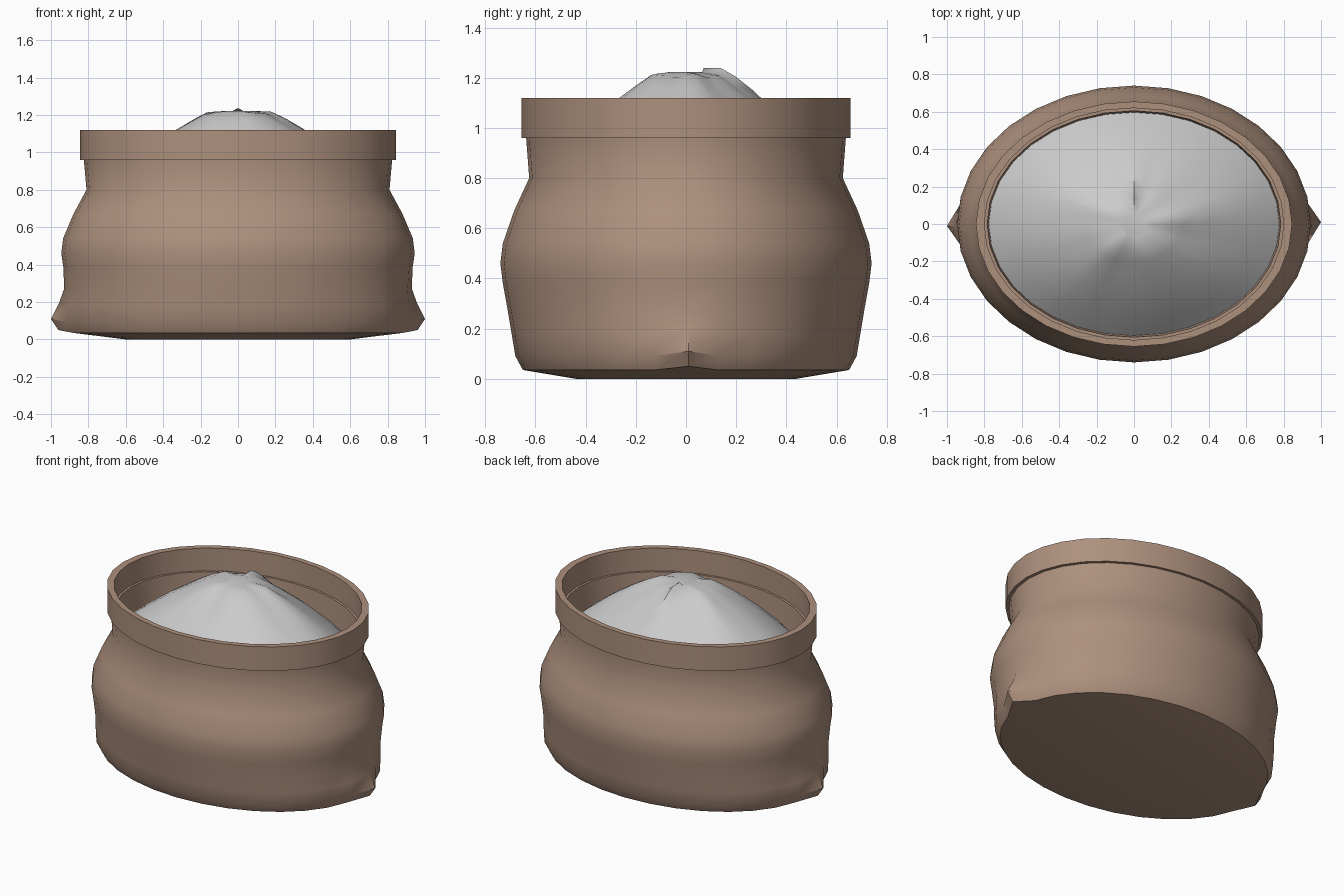
import bpy, bmesh, math

if "Cube" in bpy.data.objects:
    bpy.data.objects.remove(bpy.data.objects["Cube"])

SEG = 32


def loft(name, rings, mat=None, closed=False, cap=False, angle=35, shape=None):
    """Skin a stack of elliptical rings (rx, ry, z); shape() may move each vertex."""
    bm = bmesh.new()
    loops = []
    for i, (rx, ry, z) in enumerate(rings):
        loop = []
        for k in range(SEG):
            a = 2 * math.pi * k / SEG
            p = (rx * math.cos(a), ry * math.sin(a), z)
            if shape:
                p = shape(i, k, p)
            loop.append(bm.verts.new(p))
        loops.append(loop)
    pairs = list(zip(loops, loops[1:]))
    if closed:
        pairs.append((loops[-1], loops[0]))
    for a, b in pairs:
        for k in range(SEG):
            n = (k + 1) % SEG
            bm.faces.new((a[k], a[n], b[n], b[k]))
    if cap:
        bm.faces.new(loops[0][::-1])
    bmesh.ops.recalc_face_normals(bm, faces=bm.faces[:])
    me = bpy.data.meshes.new(name)
    bm.to_mesh(me)
    bm.free()
    ob = bpy.data.objects.new(name, me)
    bpy.context.collection.objects.link(ob)
    if mat:
        me.materials.append(mat)
    bpy.ops.object.select_all(action='DESELECT')
    bpy.context.view_layer.objects.active = ob
    ob.select_set(True)
    bpy.ops.object.shade_smooth_by_angle(angle=math.radians(angle))
    return ob


cloth = bpy.data.materials.new("sack_cloth")
cloth.diffuse_color = (0.42, 0.28, 0.205, 1)
cloth.use_nodes = True
cloth.node_tree.nodes["Principled BSDF"].inputs["Base Color"].default_value = cloth.diffuse_color

# Sack body: flat base, sagging belly, narrow neck, then the inside of the neck
body = [
    (0.60, 0.44, 0.0), (0.90, 0.65, 0.035), (0.93, 0.68, 0.09),
    (0.93, 0.695, 0.18), (0.925, 0.71, 0.27), (0.933, 0.73, 0.38),
    (0.945, 0.74, 0.46), (0.935, 0.73, 0.54), (0.88, 0.685, 0.67),
    (0.81, 0.625, 0.80), (0.825, 0.638, 0.97),
    (0.785, 0.605, 0.97), (0.775, 0.595, 0.76),
]
# Pinched sack corners at both ends: ring index -> (x, z)
ears = {1: (0.96, 0.05), 2: (1.0, 0.11), 3: (0.955, 0.2), 4: (0.93, 0.27)}


def pinch(i, k, p):
    if i in ears and k in (0, SEG // 2):
        x, z = ears[i]
        return (x if k == 0 else -x, 0.01 if k == 0 else -0.01, z)
    return p


loft("sack_body", body, cloth, cap=True, shape=pinch)

# Folded rim band
loft("rim_band", [(0.845, 0.655, 0.96), (0.845, 0.655, 1.12),
                  (0.80, 0.62, 1.12), (0.80, 0.62, 0.96)], cloth, closed=True)

# Heaped contents: a low cone with radial folds and a small ridge at the back
heap = [(0.07, 0.07, 1.222), (0.18, 0.14, 1.208), (0.26, 0.20, 1.165),
        (0.35, 0.27, 1.115), (0.50, 0.385, 1.02), (0.66, 0.51, 0.90),
        (0.79, 0.605, 0.79)]


def folds(i, k, p):
    x, y, z = p
    a = 2 * math.pi * k / SEG
    fade = (0, 0.6, 1, 0.9, 0.7, 0.4, 0)[i]
    z += 0.010 * fade * (math.sin(5 * a + 0.6) + 0.6 * math.sin(8 * a))
    if k == SEG // 4:
        z += (0.016, 0.025, 0.03, 0.025, 0.01, 0, 0)[i]
    return (x, y, z)


loft("heap", heap, cap=True, angle=50, shape=folds)
